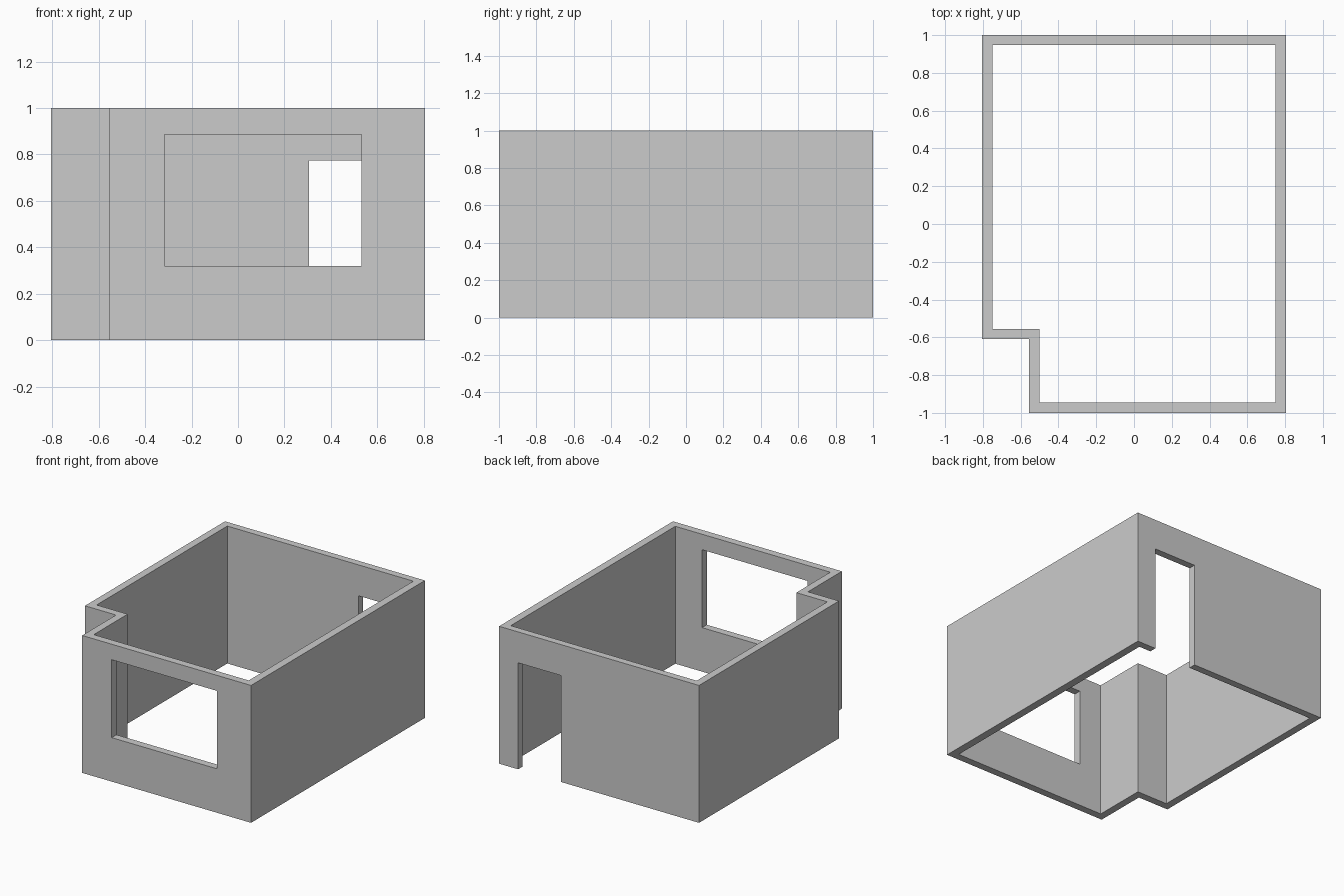
import bpy, bmesh

if "Cube" in bpy.data.objects:
    bpy.data.objects.remove(bpy.data.objects["Cube"])

HEIGHT = 1.0
OUTER = [(-0.555, -1), (0.805, -1), (0.805, 1), (-0.805, 1), (-0.805, -0.61), (-0.555, -0.61)]
INNER = [(-0.5, -0.945), (0.748, -0.945), (0.748, 0.948), (-0.75, 0.948), (-0.75, -0.555), (-0.5, -0.555)]


def make_object(name, bm):
    bmesh.ops.recalc_face_normals(bm, faces=bm.faces)
    mesh = bpy.data.meshes.new(name)
    bm.to_mesh(mesh)
    bm.free()
    obj = bpy.data.objects.new(name, mesh)
    bpy.context.collection.objects.link(obj)
    return obj


def box(name, lo, hi):
    bm = bmesh.new()
    bmesh.ops.create_cube(bm, size=1)
    for v in bm.verts:
        v.co = [(a + b) / 2 + c * (b - a) for a, b, c in zip(lo, hi, v.co)]
    return make_object(name, bm)


# Room walls: ring between the outer and inner footprints, open top and bottom
bm = bmesh.new()
rings = [[bm.verts.new((x, y, z)) for x, y in loop]
         for loop, z in ((OUTER, 0), (OUTER, HEIGHT), (INNER, HEIGHT), (INNER, 0))]
n = len(OUTER)
for k in range(4):
    a, b = rings[k], rings[(k + 1) % 4]
    for i in range(n):
        j = (i + 1) % n
        bm.faces.new((a[i], a[j], b[j], b[i]))
walls = make_object("room_walls", bm)

# Front window and back doorway openings
cutters = [
    box("window_cutter", (-0.317, -1.1, 0.32), (0.533, -0.85, 0.887)),
    box("door_cutter", (0.307, 0.85, -0.1), (0.652, 1.1, 0.775)),
]
bpy.context.view_layer.objects.active = walls
for cutter in cutters:
    mod = walls.modifiers.new(cutter.name, 'BOOLEAN')
    mod.operation = 'DIFFERENCE'
    mod.solver = 'EXACT'
    mod.object = cutter
    bpy.ops.object.modifier_apply(modifier=mod.name)
    bpy.data.objects.remove(cutter)
